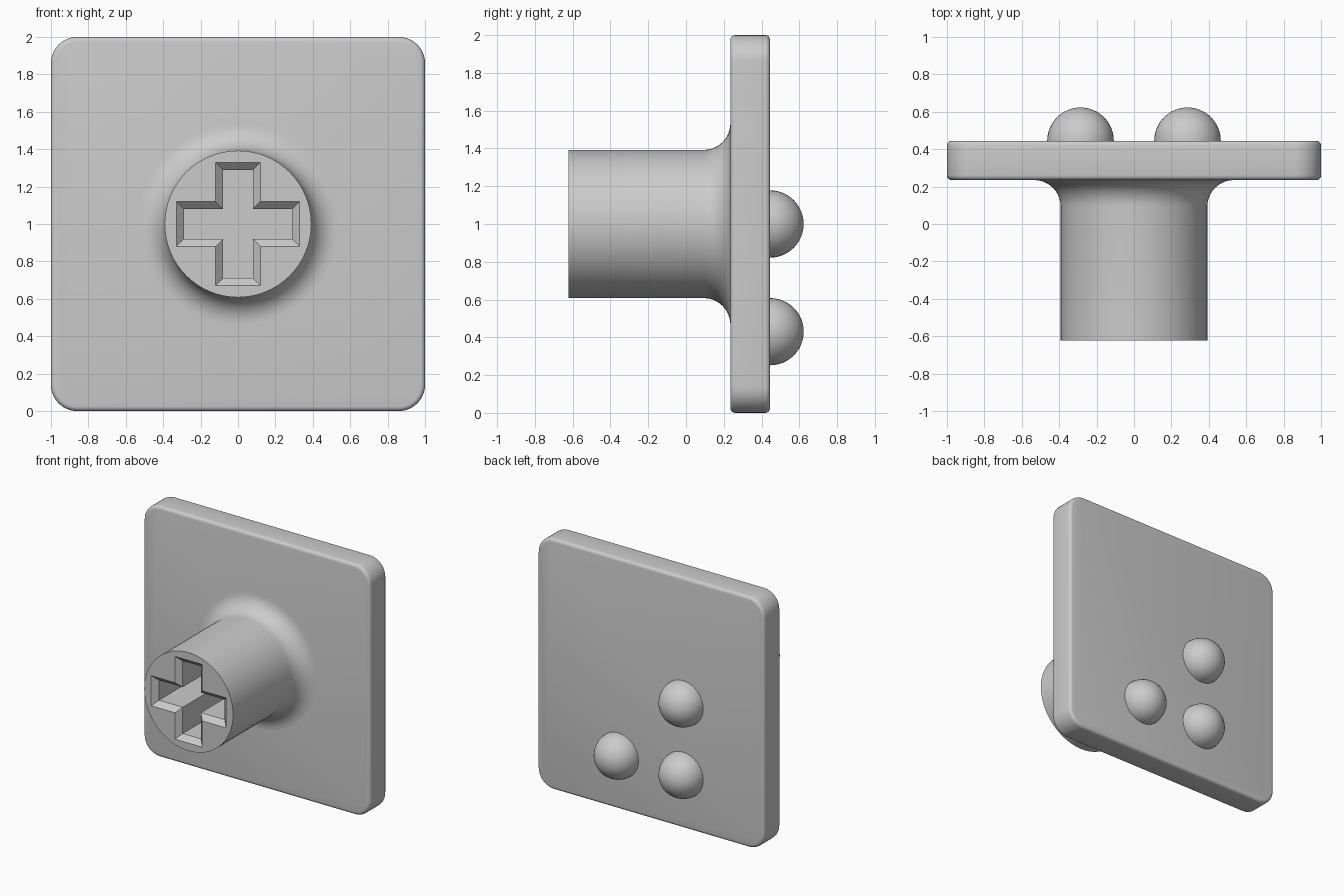
import bpy, bmesh
from math import sin, cos, pi, radians
from mathutils import Vector

old = bpy.data.objects.get("Cube")
if old:
    bpy.data.objects.remove(old, do_unlink=True)

grey = bpy.data.materials.new("plain grey")
grey.use_nodes = True
GREY = (0.6, 0.6, 0.6, 1)
grey.diffuse_color = GREY
grey.node_tree.nodes["Principled BSDF"].inputs["Base Color"].default_value = GREY

FRONT, BACK, TIP = 0.235, 0.445, -0.622   # plate faces and stem end along y
MID = 1.0                                 # height of the plate centre


def finish(name, bm, angle=30):
    bmesh.ops.recalc_face_normals(bm, faces=bm.faces)
    mesh = bpy.data.meshes.new(name)
    bm.to_mesh(mesh)
    bm.free()
    mesh.materials.append(grey)
    ob = bpy.data.objects.new(name, mesh)
    bpy.context.collection.objects.link(ob)
    bpy.ops.object.select_all(action='DESELECT')
    ob.select_set(True)
    bpy.context.view_layer.objects.active = ob
    bpy.ops.object.shade_smooth_by_angle(angle=radians(angle))
    return ob


def loop(bm, points, y):
    return [bm.verts.new((x, y, z)) for x, z in points]


def bridge(bm, a, b):
    n = len(a)
    for i in range(n):
        bm.faces.new((a[i], a[(i + 1) % n], b[(i + 1) % n], b[i]))


def circle(radius, n=64, cx=0, cz=MID):
    return [(cx + radius * cos(2 * pi * i / n), cz + radius * sin(2 * pi * i / n))
            for i in range(n)]


def cross(length, width):
    quarter = [(length, -width), (length, width), (width, width)]
    points = []
    for turn in range(4):
        points += [(x, z + MID) for x, z in quarter]
        quarter = [(-z, x) for x, z in quarter]
    return points


# Square plate: round the four corners, then soften the front and back rims
bm = bmesh.new()
bmesh.ops.create_cube(bm, size=1)
for v in bm.verts:
    v.co = Vector((v.co.x * 2, FRONT + (v.co.y + 0.5) * (BACK - FRONT), v.co.z * 2 + MID))
corners = [e for e in bm.edges if abs(e.verts[0].co.y - e.verts[1].co.y) > 0.1]
bmesh.ops.bevel(bm, geom=corners, offset=0.14, segments=10, profile=0.5, affect='EDGES')
rims = [e for e in bm.edges if abs(e.verts[0].co.y - e.verts[1].co.y) < 0.01]
bmesh.ops.bevel(bm, geom=rims, offset=0.025, segments=4, profile=0.5, affect='EDGES')
finish("plate", bm)

# Round stem with a concave flare at the plate and a chamfered cross socket
bm = bmesh.new()
R, FLARE = 0.392, 0.142
tip = loop(bm, circle(R), TIP)
last = tip
for i in range(11):
    a = i / 10 * pi / 2
    ring = loop(bm, circle(R + FLARE * (1 - cos(a))), FRONT - FLARE * (1 - sin(a)))
    bridge(bm, last, ring)
    last = ring
mouth = loop(bm, cross(0.33, 0.12), TIP)
throat = loop(bm, cross(0.29, 0.08), TIP + 0.04)
floor = loop(bm, cross(0.29, 0.08), TIP + 0.65)
bridge(bm, mouth, throat)
bridge(bm, throat, floor)
bm.faces.new(floor)
rim = []
for ring in (tip, mouth):
    rim += [bm.edges.get((ring[i - 1], ring[i])) for i in range(len(ring))]
bmesh.ops.triangle_fill(bm, use_beauty=True, edges=rim, normal=(0, -1, 0))
finish("stem", bm)

# Three domes on the back
for name, x, z in (("upper_dome", -0.286, 1.0), ("lower_right_dome", -0.286, 0.43),
                   ("lower_left_dome", 0.286, 0.43)):
    bm = bmesh.new()
    last = None
    r, steps = 0.178, 12
    for i in range(steps):
        a = i / steps * pi / 2
        ring = loop(bm, circle(r * cos(a), 40, x, z), BACK + r * sin(a))
        if last:
            bridge(bm, last, ring)
        last = ring
    top = bm.verts.new((x, BACK + r, z))
    for i in range(len(last)):
        bm.faces.new((last[i - 1], last[i], top))
    finish(name, bm)
